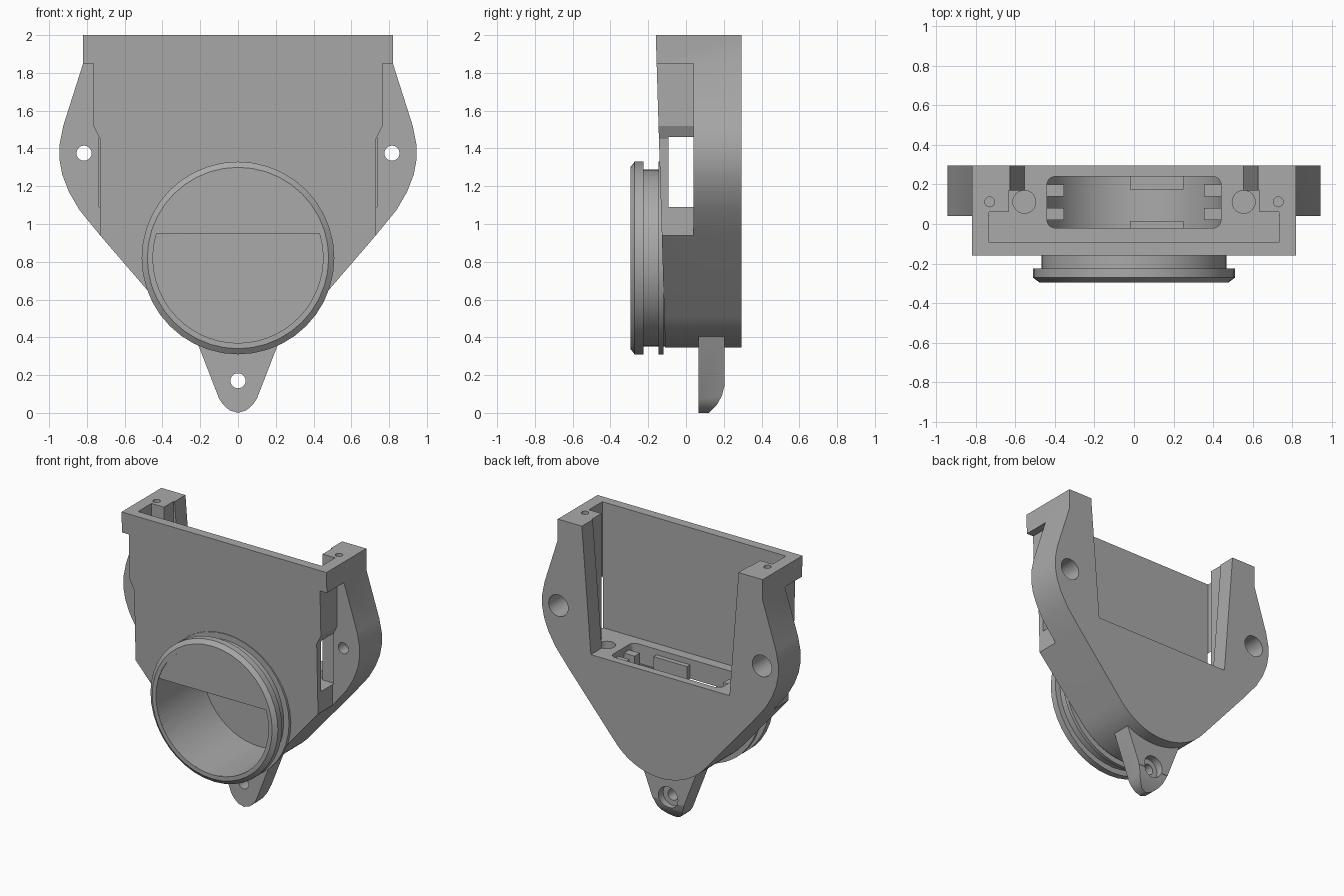
import bpy, bmesh, math

if "Cube" in bpy.data.objects:
    bpy.data.objects.remove(bpy.data.objects["Cube"])

grey = bpy.data.materials.new("plain grey")
grey.diffuse_color = (0.40, 0.40, 0.40, 1)
grey.use_nodes = True
grey.node_tree.nodes["Principled BSDF"].inputs["Base Color"].default_value = grey.diffuse_color


def finish(name, bm):
    bmesh.ops.recalc_face_normals(bm, faces=bm.faces[:])
    me = bpy.data.meshes.new(name)
    bm.to_mesh(me)
    bm.free()
    ob = bpy.data.objects.new(name, me)
    bpy.context.collection.objects.link(ob)
    me.materials.append(grey)
    return ob


def prism(name, pts, a, b, axis="y"):
    """Extrude a closed 2D outline from a to b along an axis."""
    place = {"x": lambda p, t: (t, p[0], p[1]),
             "y": lambda p, t: (p[0], t, p[1]),
             "z": lambda p, t: (p[0], p[1], t)}[axis]
    bm = bmesh.new()
    lo = [bm.verts.new(place(p, a)) for p in pts]
    hi = [bm.verts.new(place(p, b)) for p in pts]
    bm.faces.new(lo)
    bm.faces.new(hi)
    for i in range(len(pts)):
        j = (i + 1) % len(pts)
        bm.faces.new((lo[i], lo[j], hi[j], hi[i]))
    return finish(name, bm)


def box(name, x0, x1, y0, y1, z0, z1):
    return prism(name, [(x0, z0), (x1, z0), (x1, z1), (x0, z1)], y0, y1)


def arc(cx, cy, r, a0, a1, n):
    return [(cx + r * math.cos(math.radians(a0 + (a1 - a0) * i / n)),
             cy + r * math.sin(math.radians(a0 + (a1 - a0) * i / n))) for i in range(n + 1)]


def disc(cx, cy, r, n=32):
    return arc(cx, cy, r, 0, 360, n)[:-1]


def lathe_y(name, profile, cz, n=40):
    """Solid of revolution about a y-directed axis; profile is (y, radius)."""
    bm = bmesh.new()
    rings = [[bm.verts.new((x, y, z)) for x, z in disc(0, cz, r, n)] for y, r in profile]
    for p, q in zip(rings, rings[1:]):
        for i in range(n):
            j = (i + 1) % n
            bm.faces.new((p[i], p[j], q[j], q[i]))
    bm.faces.new(rings[0])
    bm.faces.new(rings[-1])
    return finish(name, bm)


def combine(target, other, op):
    mod = target.modifiers.new("bool", "BOOLEAN")
    mod.operation, mod.object, mod.solver = op, other, "EXACT"
    bpy.context.view_layer.objects.active = target
    bpy.ops.object.modifier_apply(modifier=mod.name)
    bpy.data.objects.remove(other, do_unlink=True)


def cut(target, cutter):
    combine(target, cutter, "DIFFERENCE")


CZ, FLOOR, CEIL = 0.82, 1.09, 0.95   # tube centre, pocket floor, bore ceiling

# Housing: eared outline with a rounded bottom and a slightly leaning front
right = [(0.82, 2), (0.82, 1.85), (0.925, 1.52), (0.945, 1.42), (0.945, 1.34),
         (0.93, 1.26), (0.895, 1.17), (0.84, 1.075), (0.73, 0.94)]
outline = right + arc(0, CZ, 0.475, -40, -140, 20) + [(-x, z) for x, z in reversed(right)]
body = prism("housing", outline, -0.2, 0.295)
for v in body.data.vertices:
    if v.co.y < 0:
        v.co.y = -0.11 - 0.05 * (v.co.z - 0.35) / 1.65

# Stepped side notches in front of the ears
for s in (-1, 1):
    cut(body, prism("notch", [(s * x, z) for x, z in (
        (0.765, 1.85), (0.765, 1.52), (0.73, 1.45), (0.73, 0.94), (1.1, 0.94), (1.1, 1.85))],
        -0.4, 0.04))

# Flanged round tube on the front
combine(body, lathe_y("tube", [(-0.295, 0.48), (-0.272, 0.51), (-0.225, 0.51), (-0.225, 0.468),
                               (-0.145, 0.468), (-0.145, 0.51), (-0.12, 0.51), (-0.12, 0.468),
                               (-0.097, 0.468)], CZ), "UNION")

# Bottom lug with a rounded rear corner
lug_side = [(0.23, 0.41), (0.1, 0.075), (0.08, 0.045), (0.045, 0.014)]
lug = prism("lug", lug_side + [(0, 0)] + [(-x, z) for x, z in reversed(lug_side)], 0.065, 0.205)
cut(lug, prism("lug_round", [(0.22, 0.15), (0.203, 0.14), (0.19, 0.09), (0.165, 0.045), (0.12, -0.002),
                             (0.12, -0.05), (0.3, -0.05), (0.3, 0.15)], -0.5, 0.5, "x"))
combine(body, lug, "UNION")

# Shallow round recess in the tube face, then the flat-topped bore
cut(body, prism("recess", disc(0, CZ, 0.45, 40), -0.5, -0.29))
a = math.degrees(math.asin((CEIL - CZ) / 0.45))
cut(body, prism("bore", arc(0, CZ, 0.45, a, -180 - a, 32), -0.5, 0.24))

# Pocket open at the top and back, with tapered rear sides
cut(body, box("pocket_front", -0.735, 0.735, -0.093, 0.06, FLOOR, 2.2))
cut(body, box("pocket_middle", -0.635, 0.635, 0.0, 0.17, FLOOR, 2.2))
cut(body, prism("pocket_back", [(-0.555, FLOOR), (0.555, FLOOR), (0.635, 2.1), (-0.635, 2.1)],
                0.1, 0.5))

# Rounded slot from the pocket floor down into the bore
slot = []
for cx, cy, a0 in ((0.4, 0.2, 0), (-0.4, 0.2, 90), (-0.4, 0.02, 180), (0.4, 0.02, 270)):
    slot += arc(cx, cy, 0.04, a0, a0 + 90, 5)
cut(body, prism("slot", slot, CEIL - 0.05, FLOOR + 0.1, "z"))

# Screw holes: ears and lug with rear counterbores, pillar tops, floor sockets
for s in (-1, 1):
    cut(body, prism("ear_hole", disc(s * 0.815, 1.375, 0.04, 24), -0.3, 0.5))
    cut(body, prism("ear_bore", disc(s * 0.815, 1.375, 0.078, 24), 0.12, 0.5))
    cut(body, prism("pillar_hole", disc(s * 0.73, 0.112, 0.025, 16), 1.8, 2.2, "z"))
    cut(body, prism("floor_socket", disc(s * 0.555, 0.112, 0.058, 24), 1.0, 1.2, "z"))
cut(body, prism("lug_hole", disc(0, 0.17, 0.04, 24), -0.1, 0.5))
cut(body, prism("lug_bore", disc(0, 0.17, 0.078, 24), 0.15, 0.28))

# Small ribs and teeth inside the slot
parts = [body,
         box("rear_rib", -0.02, 0.25, 0.175, 0.245, CEIL, 1.05),
         box("front_rib", -0.02, 0.25, -0.025, 0.015, CEIL, 1.05)]
for s in (-1, 1):
    for y in (0.02, 0.14):
        parts.append(box("slot_tooth", *sorted((s * 0.355, s * 0.445)), y, y + 0.06, CEIL, 1.05))

# Smooth curved walls, keep edges sharp
bpy.ops.object.select_all(action="DESELECT")
for ob in parts:
    ob.select_set(True)
bpy.context.view_layer.objects.active = body
bpy.ops.object.shade_smooth_by_angle(angle=math.radians(25))
